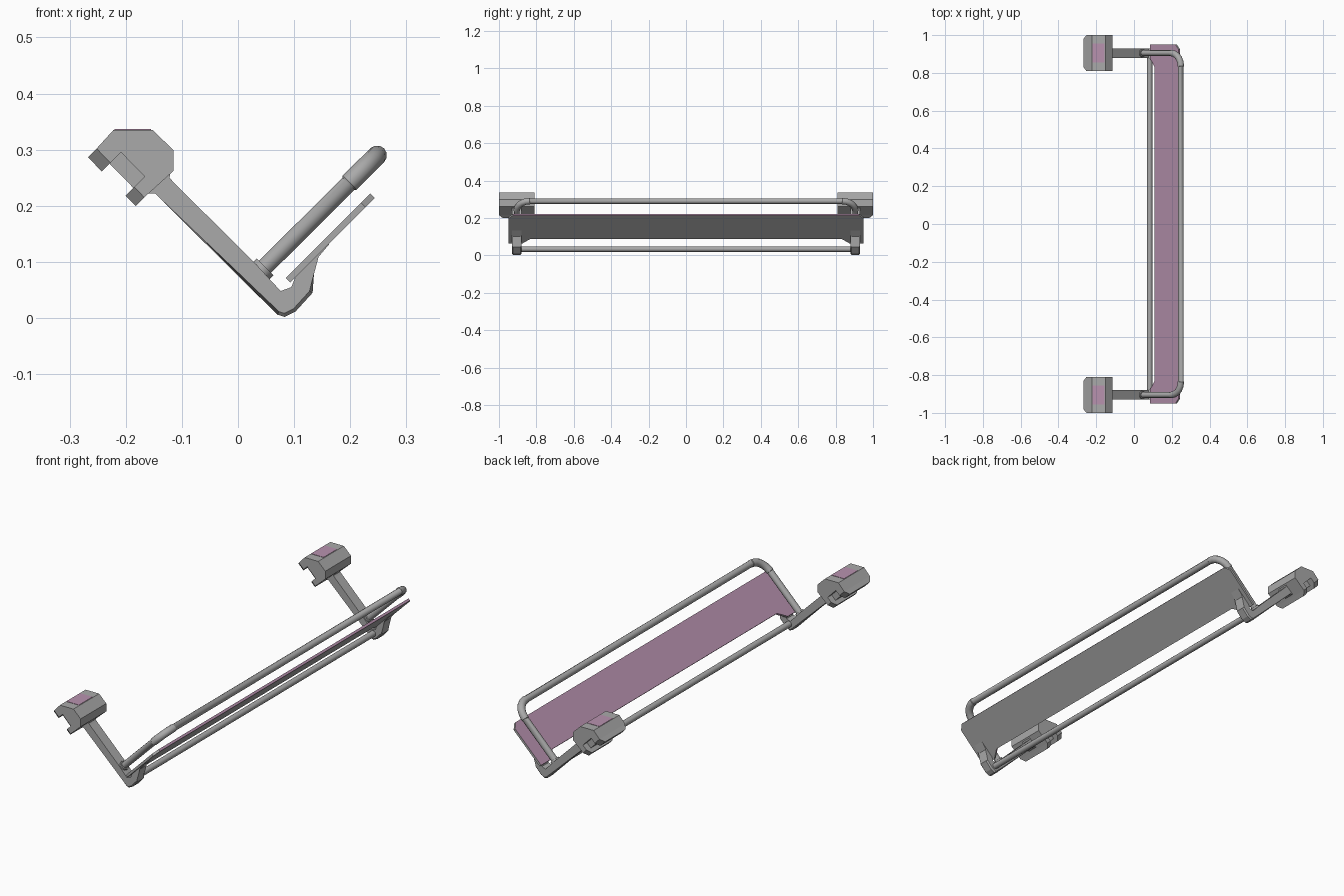
import bpy, bmesh, math
from mathutils import Vector

if "Cube" in bpy.data.objects:
    bpy.data.objects.remove(bpy.data.objects["Cube"])


def material(name, rgb):
    m = bpy.data.materials.new(name)
    m.diffuse_color = (*rgb, 1)
    m.use_nodes = True
    m.node_tree.nodes["Principled BSDF"].inputs["Base Color"].default_value = m.diffuse_color
    return m


GREY = material("metal grey", (0.40, 0.40, 0.40))
MAUVE = material("mauve", (0.48, 0.29, 0.43))
MID = 0.905          # y of each side assembly
R = math.sqrt(0.5)


def finish(bm, name, *mats):
    bmesh.ops.recalc_face_normals(bm, faces=bm.faces)
    me = bpy.data.meshes.new(name)
    bm.to_mesh(me)
    bm.free()
    ob = bpy.data.objects.new(name, me)
    bpy.context.collection.objects.link(ob)
    for m in mats:
        me.materials.append(m)
    return ob


def prism(name, profile, y, half, mat, bevel_ids=()):
    """Extrude an x-z profile along y; chamfer the rim edges leaving bevel_ids."""
    bm = bmesh.new()
    rings = [[bm.verts.new((x, y + s * half, z)) for x, z in profile] for s in (-1, 1)]
    n = len(profile)
    for r in rings:
        bm.faces.new(r)
    for i in range(n):
        j = (i + 1) % n
        bm.faces.new((rings[0][i], rings[0][j], rings[1][j], rings[1][i]))
    rim = [bm.edges.get((r[i], r[(i + 1) % n])) for r in rings for i in bevel_ids]
    if rim:
        bmesh.ops.bevel(bm, geom=rim, offset=0.006, segments=1, affect='EDGES')
    return finish(bm, name, mat)


def hull(name, pts, mat):
    bm = bmesh.new()
    for p in pts:
        bm.verts.new(p)
    bmesh.ops.convex_hull(bm, input=bm.verts[:])
    return finish(bm, name, mat)


def tube(name, pts, radius, mat):
    """Round bar along (point, radius factor) pairs."""
    cu = bpy.data.curves.new(name, 'CURVE')
    cu.dimensions = '3D'
    cu.bevel_depth = radius
    cu.bevel_resolution = 4
    cu.use_fill_caps = True
    sp = cu.splines.new('POLY')
    sp.points.add(len(pts) - 1)
    for p, (co, f) in zip(sp.points, pts):
        p.co = (*co, 1)
        p.radius = f
    ob = bpy.data.objects.new(name, cu)
    bpy.context.collection.objects.link(ob)
    cu.materials.append(mat)
    bpy.ops.object.select_all(action='DESELECT')
    ob.select_set(True)
    bpy.context.view_layer.objects.active = ob
    bpy.ops.object.convert(target='MESH')
    bpy.ops.object.shade_smooth_by_angle(angle=math.radians(35))


# Clamp block line (lower left side) and its outward direction
A, B = Vector((-0.252, 0.302)), Vector((-0.167, 0.215))
OUT = Vector((-0.0155, -0.0155))


def on_line(t, k=0.0):
    return tuple(A.lerp(B, t) + OUT * k)


BLOCK = [(-0.222, 0.335), (-0.152, 0.335), (-0.115, 0.299), (-0.115, 0.262),
         on_line(1), on_line(0.79), on_line(0.79, -1.2), on_line(0.29, -1.2),
         on_line(0.29), on_line(0)]
CORE = [on_line(0.27, -1.3), on_line(0.81, -1.3), on_line(0.81, 0.1), on_line(0.27, 0.1)]

# Arm with flared top, hooked foot and bracket tongue below the panel
ARM = [(-0.12, 0.262), (-0.122, 0.25), (-0.115, 0.242), (0.03, 0.098), (0.076, 0.048),
       (0.095, 0.055), (0.104, 0.077), (0.157, 0.132), (0.163, 0.132), (0.137, 0.101),
       (0.133, 0.045), (0.103, 0.012), (0.083, 0.002), (0.07, 0.006),
       (-0.138, 0.217), (-0.148, 0.222), (-0.162, 0.222)]

for side, s in (("front", -1), ("back", 1)):
    y = s * MID
    prism(side + "_clamp_block", BLOCK, y, 0.095, GREY)
    prism(side + "_clamp_core", CORE, y, 0.065, GREY)
    for tag, t0, t1 in (("upper", 0, 0.29), ("lower", 0.79, 1)):
        pts = []
        for t in (t0, t1):
            for k, h in ((0, 0.095), (1, 0.075)):
                x, z = on_line(t, k)
                pts += [(x, y - h, z), (x, y + h, z)]
        hull(f"{side}_{tag}_jaw", pts, GREY)
    prism(side + "_clamp_label", [(-0.22, 0.334), (-0.155, 0.334), (-0.155, 0.3365),
                                  (-0.22, 0.3365)], y, 0.05, MAUVE)
    prism(side + "_arm", ARM, y, 0.025, GREY, bevel_ids=(9, 10, 11, 12, 13))
    tube(side + "_flange", [((0.038, y, 0.081), 1), ((0.048, y, 0.091), 1)], 0.021, GREY)

# Upper guard rail: two sloping legs, rounded corners and a long bar
base, top = Vector((0.042, 0, 0.085)), Vector((0.248, 0, 0.290))
slope, bend = (top - base).normalized(), 0.07
half = [(base + Vector((0, -MID, 0)), 1)]
start = top - slope * bend + Vector((0, -MID, 0))
half.append((start - slope * 0.002, 1))
centre = start + Vector((0, bend, 0))
for i in range(6):
    a = math.radians(18 * i)
    half.append((centre + slope * bend * math.sin(a)
                 - Vector((0, bend * math.cos(a), 0)), 1.15))
half.append((half[-1][0] + Vector((0, 0.002, 0)), 1))
other = [(Vector((p.x, -p.y, p.z)), f) for p, f in reversed(half)]
tube("upper_rail", half + other, 0.0152, GREY)

# Lower cross bar between the hooks
tube("lower_rail", [((0.083, -MID, 0.033), 1), ((0.083, MID, 0.033), 1)], 0.014, GREY)

# Sloping panel with wider ends; underside and ends are grey
edge = [(0.2135, -0.925), (0.19, -0.95), (0, -0.95), (0, -0.875), (0.02, -0.85), (0.035, -0.83)]
outline = edge + [(u, -y) for u, y in reversed(edge)]
bm = bmesh.new()
f = bm.faces.new([bm.verts.new((0.085 + u * R, y, 0.071 + u * R)) for u, y in outline])
ext = bmesh.ops.extrude_face_region(bm, geom=[f], use_keep_orig=True)
bmesh.ops.translate(bm, vec=Vector((R, 0, -R)) * 0.011,
                    verts=[v for v in ext["geom"] if isinstance(v, bmesh.types.BMVert)])
bmesh.ops.recalc_face_normals(bm, faces=bm.faces)
for f in bm.faces:
    n = f.normal
    f.material_index = 0 if (n.x - n.z) > 0.9 or abs(n.y) > 0.6 else 1
finish(bm, "panel", GREY, MAUVE)
